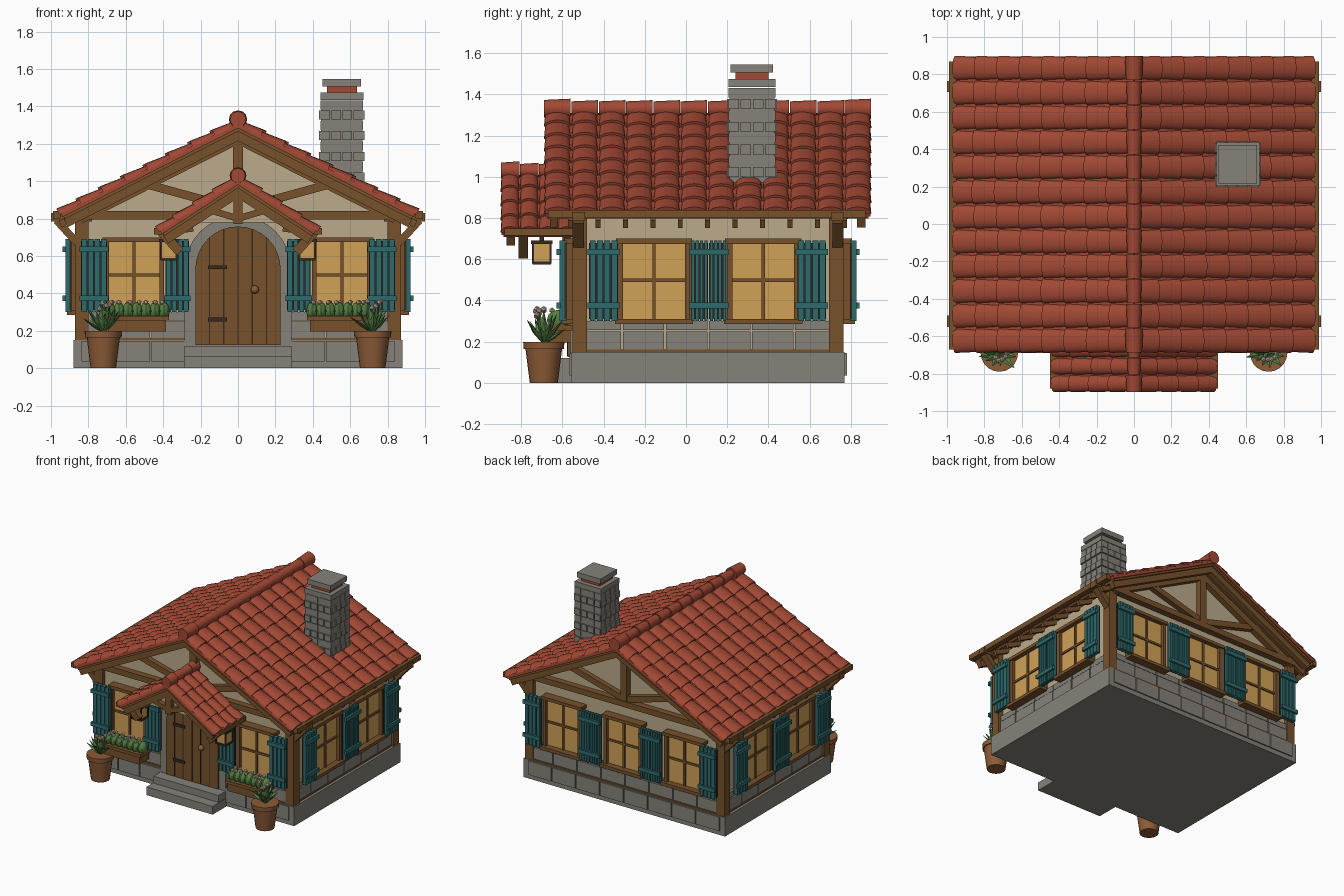
import bpy, bmesh, math, random
from mathutils import Matrix, Vector

random.seed(4)
if "Cube" in bpy.data.objects:
    bpy.data.objects.remove(bpy.data.objects["Cube"])

COLOURS = {"roof_red": "A04A37", "timber": "76522F", "plaster": "B9A98A", "stone": "848179",
           "teal_paint": "326A6C", "window_amber": "D0A058", "leaf_green": "567F46",
           "dark_iron": "3A2E26", "terracotta": "8C5C3A", "petal": "DCC0AA"}


def material(name, code):
    rgb = [(int(code[i:i + 2], 16) / 255) ** 2.2 for i in (0, 2, 4)]
    mat = bpy.data.materials.new(name)
    mat.use_nodes = True
    mat.diffuse_color = (*rgb, 1)
    bsdf = mat.node_tree.nodes["Principled BSDF"]
    bsdf.inputs["Base Color"].default_value = (*rgb, 1)
    bsdf.inputs["Roughness"].default_value = 0.8
    return mat


MATS = {name: material(name, code) for name, code in COLOURS.items()}
PARTS = {}
I = Matrix.Identity(4)


def part(name, mat):
    return PARTS.setdefault(name, (bmesh.new(), mat))[0]


def box(name, mat, x0, x1, y0, y1, z0, z1, m=I):
    centre = Matrix.Translation(((x0 + x1) / 2, (y0 + y1) / 2, (z0 + z1) / 2))
    size = Matrix.Diagonal((abs(x1 - x0), abs(y1 - y0), abs(z1 - z0), 1))
    bmesh.ops.create_cube(part(name, mat), size=1, matrix=m @ centre @ size)


def beam(name, p, q, y, width, height):
    """Timber between two (x, z) points in the plane at depth y."""
    p, q = Vector((p[0], y, p[1])), Vector((q[0], y, q[1]))
    along, side = (q - p).normalized(), Vector((0, 1, 0))
    m = Matrix((along, side, along.cross(side))).transposed().to_4x4()
    m.translation = (p + q) / 2
    half = (q - p).length / 2
    box(name, "timber", -half, half, -width / 2, width / 2, -height / 2, height / 2, m)


def cone(name, mat, r1, r2, depth, m, sides=12):
    bmesh.ops.create_cone(part(name, mat), cap_ends=True, segments=sides,
                          radius1=r1, radius2=r2, depth=depth, matrix=m)


def prism(name, mat, loops):
    """Closed solid lofted between two matching polygons."""
    bm = part(name, mat)
    a, b = [[bm.verts.new(p) for p in loop] for loop in loops]
    bm.faces.new(a)
    bm.faces.new(b)
    for i in range(len(a)):
        j = (i + 1) % len(a)
        bm.faces.new((a[i], a[j], b[j], b[i]))


def wall_frame(angle, x, y):
    return Matrix.Translation((x, y, 0)) @ Matrix.Rotation(math.radians(angle), 4, "Z")


def at(x, y, z):
    return Matrix.Translation((x, y, z))


# House body, stone plinth and corner posts
WX, Y0, Y1 = 0.83, -0.52, 0.735
MID = (Y0 + Y1) / 2
section = [(-WX, 0.1), (WX, 0.1), (WX, 0.83), (0, 1.25), (-WX, 0.83)]
prism("plaster_walls", "plaster", [[(x, y, z) for x, z in section] for y in (Y0, Y1)])
box("plinth", "stone", -0.88, 0.88, -0.555, 0.77, 0, 0.15)
box("plinth_trim", "timber", -0.86, 0.86, Y0 - 0.03, Y1 + 0.03, 0.15, 0.162)
FRONT, BACK = wall_frame(0, 0, Y0), wall_frame(180, 0, Y1)
RIGHT, LEFT = wall_frame(90, WX, 0), wall_frame(-90, -WX, 0)


def stones(m, a, b, count):
    step = (b - a) / count
    for i in range(count):
        u = a + i * step
        box("stone_course", "stone", u + .004, u + step - .004, -.025, 0.01, .162, .25, m)
        box("stone_course", "stone", u + .004, u + step - .004, -.02, 0.01, .256, .30, m)
    for i in range(count):
        u = a + i * step
        box("plinth_blocks", "stone", u + .004, u + step - .004, -.045, 0, .035, .145, m)


stones(FRONT, -0.84, -0.28, 3)
stones(FRONT, 0.28, 0.84, 3)
stones(BACK, -0.84, 0.84, 8)
stones(RIGHT, Y0, Y1, 6)
stones(LEFT, -Y1, -Y0, 6)
for s in (-1, 1):
    for y in (Y0, Y1):
        out = -1 if y < 0 else 1
        box("corner_posts", "timber", s * .80, s * .872, y - out * .04, y + out * .03, .11, .82)
        box("eave_arms", "timber", s * .78, s, y - out * .03, y + out * .03, .785, .83)
        beam("eave_braces", (s * .86, .67), (s * .97, .79), y, .05, .04)


# Windows and shutters, placed on a wall by their centre
def shutter(m, u, width):
    slat = width / 4
    box("shutter_backs", "dark_iron", u - width / 2, u + width / 2, -.07, -.06, .31, .68, m)
    for i in range(4):
        a = u - width / 2 + i * slat
        box("shutter_slats", "teal_paint", a + .003, a + slat - .003, -.093, -.06, .30, .69, m)
    for z in (.36, .62):
        box("shutter_bars", "teal_paint", u - width / 2 - .008, u + width / 2 + .008, -.108, -.09, z, z + .03, m)


def window(m, u, half=.15, z0=.31, z1=.675):
    box("window_glass", "window_amber", u - half, u + half, -.035, 0, z0, z1, m)
    for s in (-1, 1):
        box("window_frames", "timber", u + s * half, u + s * (half + .025), -.06, 0, z0, z1, m)
    box("window_frames", "timber", u - half - .035, u + half + .035, -.07, 0, z1, z1 + .025, m)
    box("window_sills", "timber", u - half - .04, u + half + .04, -.085, 0, z0 - .025, z0, m)
    box("window_bars", "timber", u - .008, u + .008, -.045, 0, z0, z1, m)
    box("window_bars", "timber", u - half, u + half, -.045, 0, .49, .506, m)


for m, sign in ((RIGHT, 1), (LEFT, -1)):
    for u in (-.155, .375):
        window(m, sign * u)
    for u, w in ((-.40, .14), (.065, .085), (.155, .085), (.61, .14)):
        shutter(m, sign * u, w)
for u in (-.53, 0, .53):
    window(BACK, u, .14)
for s in (-1, 1):
    for u, w in ((.22, .085), (.31, .085), (.765, .13)):
        shutter(BACK, s * u, w)
    window(FRONT, s * .555, .135)
    shutter(FRONT, s * .325, .125)
    shutter(FRONT, s * .77, .14)


# Arched door with stone surround, hinges, knob and steps
def arch(name, mat, r, spring, z0, ya, yb):
    pts = [(r, z0)] + [(r * math.cos(t * math.pi / 16), spring + r * math.sin(t * math.pi / 16))
                       for t in range(17)] + [(-r, z0)]
    prism(name, mat, [[(x, y, z) for x, z in pts] for y in (ya, yb)])


arch("door_surround", "stone", .285, .53, .12, Y0 - .04, Y0)
arch("door", "timber", .228, .53, .125, Y0 - .055, Y0)
for i in range(-2, 3):
    x = i * .076
    top = .53 + math.sqrt(.228 ** 2 - x * x)
    box("door_seams", "dark_iron", x - .003, x + .003, Y0 - .058, Y0 - .05, .13, top)
for z in (.26, .54):
    box("door_hinges", "dark_iron", -.16, -.06, Y0 - .065, Y0 - .05, z - .01, z + .01)
bmesh.ops.create_uvsphere(part("door_knob", "terracotta"), u_segments=12, v_segments=8,
                          radius=.022, matrix=at(.09, Y0 - .07, .42))
box("lower_step", "stone", -.29, .29, -.73, -.54, 0, .065)
box("upper_step", "stone", -.285, .285, -.65, -.52, .06, .12)


# Tiled gable roofs
def roof(name, ridge, slope, half, y0, y1, cols, rows, radius):
    tilt = math.atan(slope)
    length, pitch = half / math.cos(tilt), (y1 - y0) / cols
    for s in (-1, 1):
        down = Vector((s * math.cos(tilt), 0, -math.sin(tilt)))
        up = Vector((s * math.sin(tilt), 0, math.cos(tilt)))
        m = Matrix((down, Vector((0, 1, 0)), up)).transposed().to_4x4()
        m.translation = (0, 0, ridge)
        box(name + "_bed", "roof_red", 0, length - .01, y0 + .005, y1 - .005, -.02, .004, m)
        box(name + "_boards", "timber", 0, length - .015, y0 + .015, y1 - .015, -.035, -.02, m)
        for y in (y0 + .03, y1 - .07):
            box(name + "_barge_rafters", "timber", 0, length - .01, y, y + .04, -.08, -.03, m)
        for c in range(cols):
            y, shift = y0 + (c + .5) * pitch, random.uniform(-.012, .012)
            for r in range(rows):
                a = max(0, r * length / rows + shift)
                b = length if r == rows - 1 else (r + 1) * length / rows + shift + .01
                loops = []
                for u, w, low, high in ((a, .45, -.005, .022), (b, .495, 0, .036)):
                    arc = [k * math.pi / 8 for k in range(9)]
                    loops.append([m @ Vector((u, y - w * pitch * math.cos(t), low + (high - low) * math.sin(t)))
                                  for t in arc])
                prism(name + "_tiles", "roof_red", loops)
    turn = Matrix.Rotation(math.pi / 2, 4, "X")
    for c in range(cols):
        y = y0 + (c + .5) * pitch
        end = .007 if c in (0, cols - 1) else 0
        cone(name + "_ridge_tiles", "roof_red", radius + end, radius - .006 + end, pitch * .97,
             at(0, y, ridge + .025) @ turn)


roof("main_roof", 1.305, .506, .955, -.69, .90, 12, 8, .042)
roof("porch_roof", 1.005, .65, .425, -.90, -.53, 4, 4, .038)

# Eave beams, rafter tails and gable trusses
for s in (-1, 1):
    box("eave_beams", "timber", s * .95, s * .99, -.67, .87, .80, .84)
    box("porch_eave_beams", "timber", s * .405, s * .45, -.88, -.54, .715, .75)
    for i in range(11):
        beam("rafter_tails", (s * .80, .845), (s * .95, .77), -.56 + i * .133, .024, .04)
    for y in (Y0 - .02, Y1 + .02):
        beam("gable_struts", (0, .85), (s * .55, 1.0), y, .04, .045)
        beam("gable_rafters", (0, 1.225), (s * .84, .80), y, .05, .05)
    beam("porch_truss", (0, .80), (s * .2, .86), -.85, .04, .035)
    beam("porch_braces", (s * .31, .62), (s * .41, .73), -.79, .045, .05)
    beam("porch_braces", (s * .24, .75), (s * .42, .73), -.79, .045, .04)
    box("porch_arms", "timber", s * .34, s * .38, -.85, -.5, .715, .75)
for y in (Y0 - .02, Y1 + .02):
    box("tie_beams", "timber", -.87, .87, y - .03, y + .03, .795, .84)
    box("king_posts", "timber", -.028, .028, y - .025, y + .025, .84, 1.25)
box("porch_truss", "timber", -.025, .025, -.875, -.83, .77, .97)
prism("porch_gable", "plaster", [[(-.28, y, .78), (.28, y, .78), (0, y, .955)] for y in (-.835, -.82)])

# Chimney of small blocks with a double cap
CX, CY = .555, .32
box("chimney_core", "stone", CX - .11, CX + .11, CY - .11, CY + .11, .9, 1.43)
for angle in (0, 90, 180, 270):
    m = at(CX, CY, 0) @ Matrix.Rotation(math.radians(angle), 4, "Z")
    for row in range(8):
        z, odd = .995 + row * .055, row % 2 * .008
        for col in range(4):
            u = -.118 + col * .059
            box("chimney_blocks", "stone", u + .004, u + .055, -.122 + odd, -.1, z + .004, z + .052, m)
for half, z0, z1, mat in ((.115, 1.435, 1.475, "stone"), (.08, 1.47, 1.51, "roof_red"), (.103, 1.505, 1.545, "stone")):
    box("chimney_flue" if mat == "roof_red" else "chimney_caps", mat, CX - half, CX + half, CY - half, CY + half, z0, z1)


def blossom(x, y, z, r):
    bmesh.ops.create_icosphere(part("blossoms", "petal"), subdivisions=1, radius=r, matrix=at(x, y, z))


# Lanterns, flower boxes and potted plants, mirrored about the door
for s in (-1, 1):
    lx, ly = s * .37, -.70
    box("lantern_glass", "window_amber", lx - .04, lx + .04, ly - .04, ly + .04, .59, .68)
    for z, w in ((.575, .045), (.675, .052)):
        box("lantern_frames", "dark_iron", lx - w, lx + w, ly - w, ly + w, z, z + .015)
    for a in (-.042, .042):
        for b in (-.042, .042):
            box("lantern_frames", "dark_iron", lx + a - .005, lx + a + .005, ly + b - .005, ly + b + .005, .58, .68)
    box("lantern_frames", "dark_iron", lx - .01, lx + .01, ly - .01, ly + .01, .68, .73)
    fx = s * .54
    box("flower_boxes", "timber", fx - .155, fx + .155, -.68, -.56, .195, .265)
    box("flower_boxes", "timber", fx - .17, fx + .17, -.69, -.55, .255, .28)
    for i in range(7):
        x = fx + (i - 3) * .048
        bmesh.ops.create_uvsphere(part("box_plants", "leaf_green"), u_segments=10, v_segments=6, radius=1,
                                  matrix=at(x, -.62, .305) @ Matrix.Diagonal((.032, .055, .05, 1)))
        for y in (-.65, -.60):
            blossom(x + random.uniform(-.015, .015), y, .352, .014)
    px, py = s * .72, -.69
    cone("pots", "terracotta", .068, .09, .175, at(px, py, .0875), 20)
    cone("pot_rims", "terracotta", .098, .1, .035, at(px, py, .182), 20)
    for i in range(22):
        turn, lean = i * 2.4, .25 + .9 * (i % 5) / 5
        m = at(px, py, .19) @ Matrix.Rotation(turn, 4, "Z") @ Matrix.Rotation(lean, 4, "Y")
        size = random.uniform(.12, .165)
        cone("pot_leaves", "leaf_green", .008, .02, size * .5, m @ at(0, 0, size * .25) @ Matrix.Diagonal((.4, 1, 1, 1)), 4)
        cone("pot_leaves", "leaf_green", .02, .001, size * .5, m @ at(0, 0, size * .75) @ Matrix.Diagonal((.4, 1, 1, 1)), 4)
        if i % 5 == 0:
            blossom(*(m @ Vector((0, 0, size + .01))), .015)

# Turn every collected part into an object, smooth with sharp corners kept
for name, (bm, mat) in PARTS.items():
    bmesh.ops.recalc_face_normals(bm, faces=bm.faces)
    for face in bm.faces:
        face.smooth = True
    for edge in bm.edges:
        edge.smooth = len(edge.link_faces) == 2 and edge.calc_face_angle(0) < .6
    mesh = bpy.data.meshes.new(name)
    bm.to_mesh(mesh)
    bm.free()
    mesh.materials.append(MATS[mat])
    bpy.context.collection.objects.link(bpy.data.objects.new(name, mesh))
